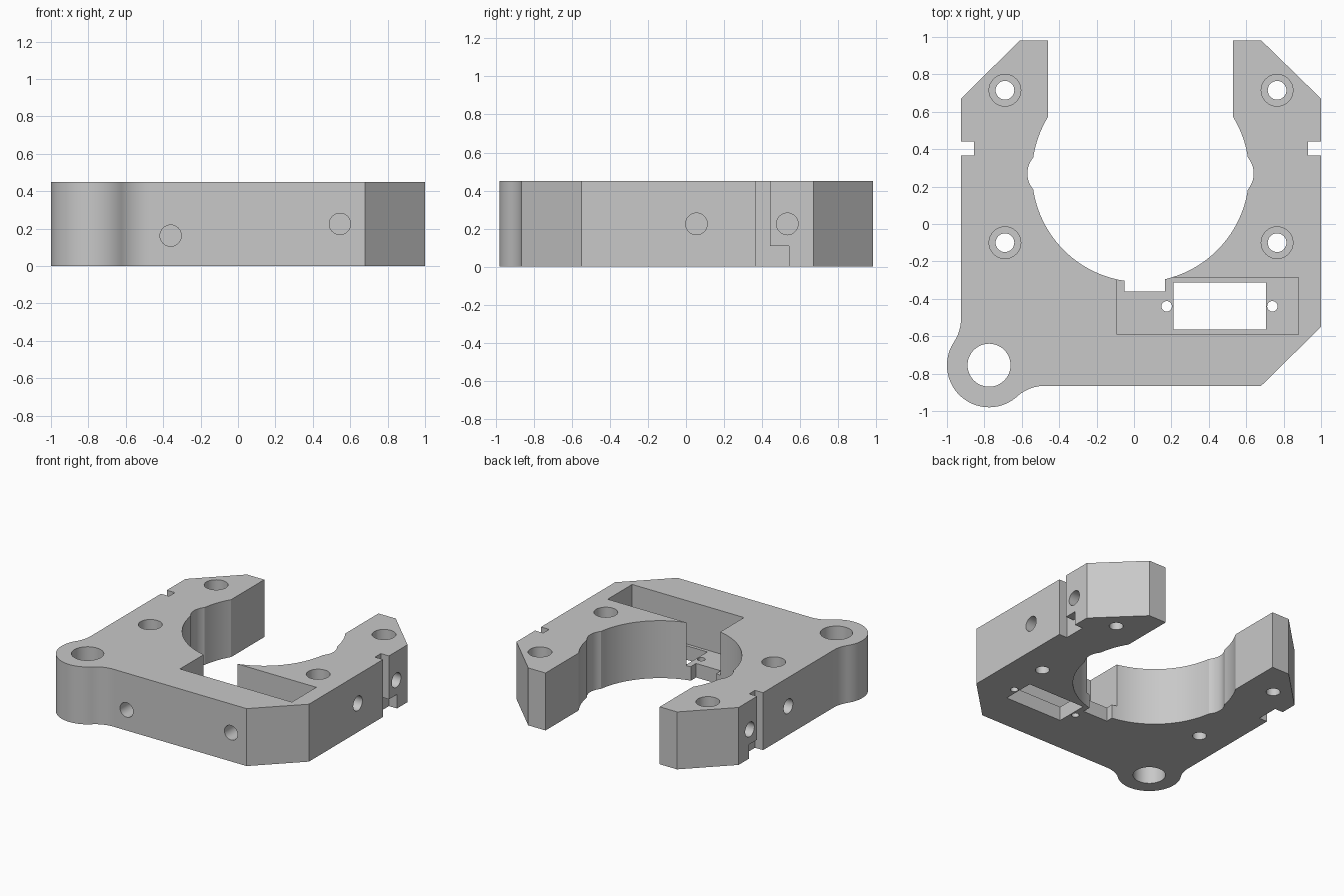
import bpy, bmesh
from math import sin, cos, radians
from mathutils import Matrix, Vector

cube = bpy.data.objects.get("Cube")
if cube:
    bpy.data.objects.remove(cube, do_unlink=True)

H = 0.45          # plate height
FLOOR = 0.11      # thickness left under the pocket and counterbores
CX, CY = 0.035, 0.27   # bore centre

grey = bpy.data.materials.new("plain grey")
grey.use_nodes = True
colour = (0.58, 0.58, 0.58, 1)
grey.diffuse_color = colour
grey.node_tree.nodes["Principled BSDF"].inputs["Base Color"].default_value = colour


def make_object(name, bm):
    bmesh.ops.recalc_face_normals(bm, faces=bm.faces)
    mesh = bpy.data.meshes.new(name)
    bm.to_mesh(mesh)
    bm.free()
    mesh.materials.append(grey)
    obj = bpy.data.objects.new(name, mesh)
    bpy.context.collection.objects.link(obj)
    return obj


def arc(centre, r, start, end, n):
    angles = [radians(start + (end - start) * i / n) for i in range(n + 1)]
    return [(centre[0] + r * cos(a), centre[1] + r * sin(a)) for a in angles]


# Outer profile with chamfered corners and a blended round lug
outline = [(0.68, -0.865), (1, -0.55), (1, 0.67), (0.68, 0.982),
           (-0.61, 0.982), (-0.925, 0.67)]
outline += arc((-1.15, -0.506), 0.225, 0, -33.6, 10)
outline += arc((-0.775, -0.755), 0.225, 146.4, 311.8, 40)[1:]
outline += arc((-0.475, -1.09), 0.225, 131.8, 90, 12)[1:]
bm = bmesh.new()
base = bm.faces.new([bm.verts.new((x, y, 0)) for x, y in outline])
top = bmesh.ops.extrude_face_region(bm, geom=[base])["geom"]
bmesh.ops.translate(bm, vec=(0, 0, H),
                    verts=[v for v in top if isinstance(v, bmesh.types.BMVert)])
plate = make_object("mount_plate", bm)
bpy.context.view_layer.objects.active = plate


def cut(bm):
    cutter = make_object("cutter", bm)
    cutter.hide_render = True
    mod = plate.modifiers.new("cut", 'BOOLEAN')
    mod.operation = 'DIFFERENCE'
    mod.solver = 'EXACT'
    mod.object = cutter
    bpy.ops.object.modifier_apply(modifier=mod.name)
    bpy.data.objects.remove(cutter, do_unlink=True)


def cut_box(x0, x1, y0, y1, z0=-0.1, z1=H + 0.1):
    bm = bmesh.new()
    size = Matrix.Diagonal((x1 - x0, y1 - y0, z1 - z0, 1))
    place = Matrix.Translation(((x0 + x1) / 2, (y0 + y1) / 2, (z0 + z1) / 2))
    bmesh.ops.create_cube(bm, size=1, matrix=place @ size)
    cut(bm)


def cut_cylinder(start, end, r, segments=32):
    a, b = Vector(start), Vector(end)
    turn = (b - a).to_track_quat('Z', 'Y').to_matrix().to_4x4()
    bm = bmesh.new()
    bmesh.ops.create_cone(bm, cap_ends=True, segments=segments, radius1=r, radius2=r,
                          depth=(b - a).length,
                          matrix=Matrix.Translation((a + b) / 2) @ turn)
    cut(bm)


def cut_upright(x, y, r, z0=-0.1, segments=32):
    cut_cylinder((x, y, z0), (x, y, H + 0.1), r, segments)


# Main bore, its side reliefs, open mouth and keyway
cut_upright(CX, CY, 0.58, segments=128)
for side in (-1, 1):
    cut_upright(CX + side * 0.472, CY, 0.133, segments=48)
cut_box(-0.46, 0.53, 0.4, 1.2)
cut_box(-0.05, 0.165, -0.36, 0)

# Rectangular pocket with its window and two small screw holes
cut_box(-0.09, 0.88, -0.59, -0.287, FLOOR)
cut_box(0.21, 0.705, -0.565, -0.312)
for x in (0.175, 0.74):
    cut_upright(x, -0.44, 0.028, segments=20)

# Lug hole and four counterbored bolt holes
cut_upright(-0.775, -0.755, 0.115, segments=48)
for x in (-0.69, 0.765):
    for y in (-0.1, 0.715):
        cut_upright(x, y, 0.05)
        cut_upright(x, y, 0.085, FLOOR)

# Stepped side notches and blind side holes
for edge, out in ((1, 1), (-0.925, -1)):
    x0, x1 = sorted((edge - out * 0.07, edge + out * 0.1))
    cut_box(x0, x1, 0.367, 0.44)
    cut_box(x0, x1, 0.4, 0.54, z1=FLOOR)
    for y in (0.055, 0.532):
        cut_cylinder((edge + out * 0.1, y, 0.225), (edge - out * 0.22, y, 0.225), 0.057)

# Blind holes in the front face
for x, z in ((-0.36, 0.162), (0.545, 0.225)):
    cut_cylinder((x, -1, z), (x, -0.66, z), 0.057)

plate.select_set(True)
bpy.ops.object.shade_smooth_by_angle(angle=radians(25))
